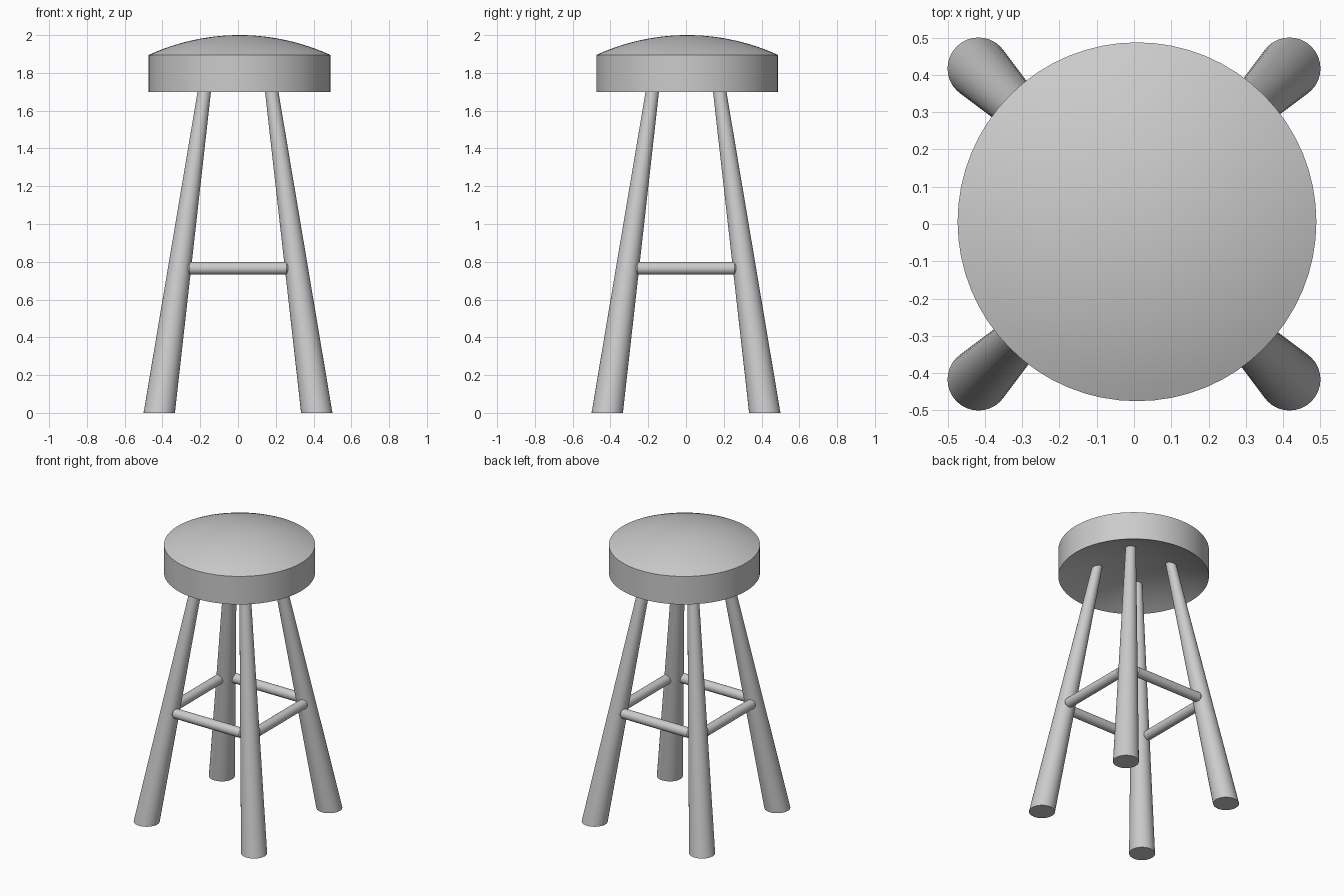
import bpy, bmesh, math
from mathutils import Vector

if "Cube" in bpy.data.objects:
    bpy.data.objects.remove(bpy.data.objects["Cube"])


def finish(name, bm):
    """Turn a bmesh into a named object, smooth with sharp edges kept."""
    bmesh.ops.recalc_face_normals(bm, faces=bm.faces)
    mesh = bpy.data.meshes.new(name)
    bm.to_mesh(mesh)
    bm.free()
    ob = bpy.data.objects.new(name, mesh)
    bpy.context.collection.objects.link(ob)
    bpy.ops.object.select_all(action='DESELECT')
    ob.select_set(True)
    bpy.context.view_layer.objects.active = ob
    bpy.ops.object.shade_smooth_by_angle(angle=math.radians(35))
    return ob


def loft(name, sections, u, v, n=32):
    """Skin circles given as (centre, radius) lying in the u-v plane."""
    bm = bmesh.new()
    rings = []
    for centre, r in sections:
        rings.append([bm.verts.new(Vector(centre)
                      + Vector(u) * r * math.cos(2 * math.pi * i / n)
                      + Vector(v) * r * math.sin(2 * math.pi * i / n))
                      for i in range(n)])
    for a, b in zip(rings, rings[1:]):
        for i in range(n):
            j = (i + 1) % n
            bm.faces.new((a[i], a[j], b[j], b[i]))
    bm.faces.new(rings[0])
    bm.faces.new(rings[-1])
    return finish(name, bm)


X, Y, Z = (1, 0, 0), (0, 1, 0), (0, 0, 1)

# Seat: thick curved disc, domed on top and equally hollow underneath
CX, CY, R = 0.008, 0.006, 0.481
RISE, THICK = 0.105, 0.197
ball = (R * R + RISE * RISE) / (2 * RISE)
half = math.asin(R / ball)
angles = [half * (1 - k / 12) for k in range(12)] + [0.004]
dome = [(ball * math.sin(a), 2.0 - ball + ball * math.cos(a)) for a in angles]
profile = [(r, z - THICK) for r, z in reversed(dome)] + dome
loft("seat", [((CX, CY, z), r) for r, z in profile], X, Y, 64)

# Four splayed, tapered legs with level ends, let into the hollow underside
FOOT, TOP, TOP_Z = 0.417, 0.166, 1.79
for sx, side in ((-1, "left"), (1, "right")):
    for sy, end in ((-1, "front"), (1, "back")):
        loft(f"{end}_{side}_leg",
             [((sx * FOOT, sy * FOOT, 0), 0.083),
              ((sx * TOP, sy * TOP, TOP_Z), 0.033)], X, Y)

# Four rungs with rounded ends let into the legs
OFF, HALF, RR, RZ = 0.326, 0.275, 0.033, 0.765
ends = [(-HALF, 0.012), (-HALF + 0.006, 0.024), (-HALF + 0.018, RR)]
ends += [(-t, r) for t, r in reversed(ends)]
for s, front, side in ((-1, "front", "left"), (1, "back", "right")):
    loft(f"{front}_rung", [((t, s * OFF, RZ), r) for t, r in ends], Y, Z, 24)
    loft(f"{side}_rung", [((s * OFF, t, RZ), r) for t, r in ends], X, Z, 24)
